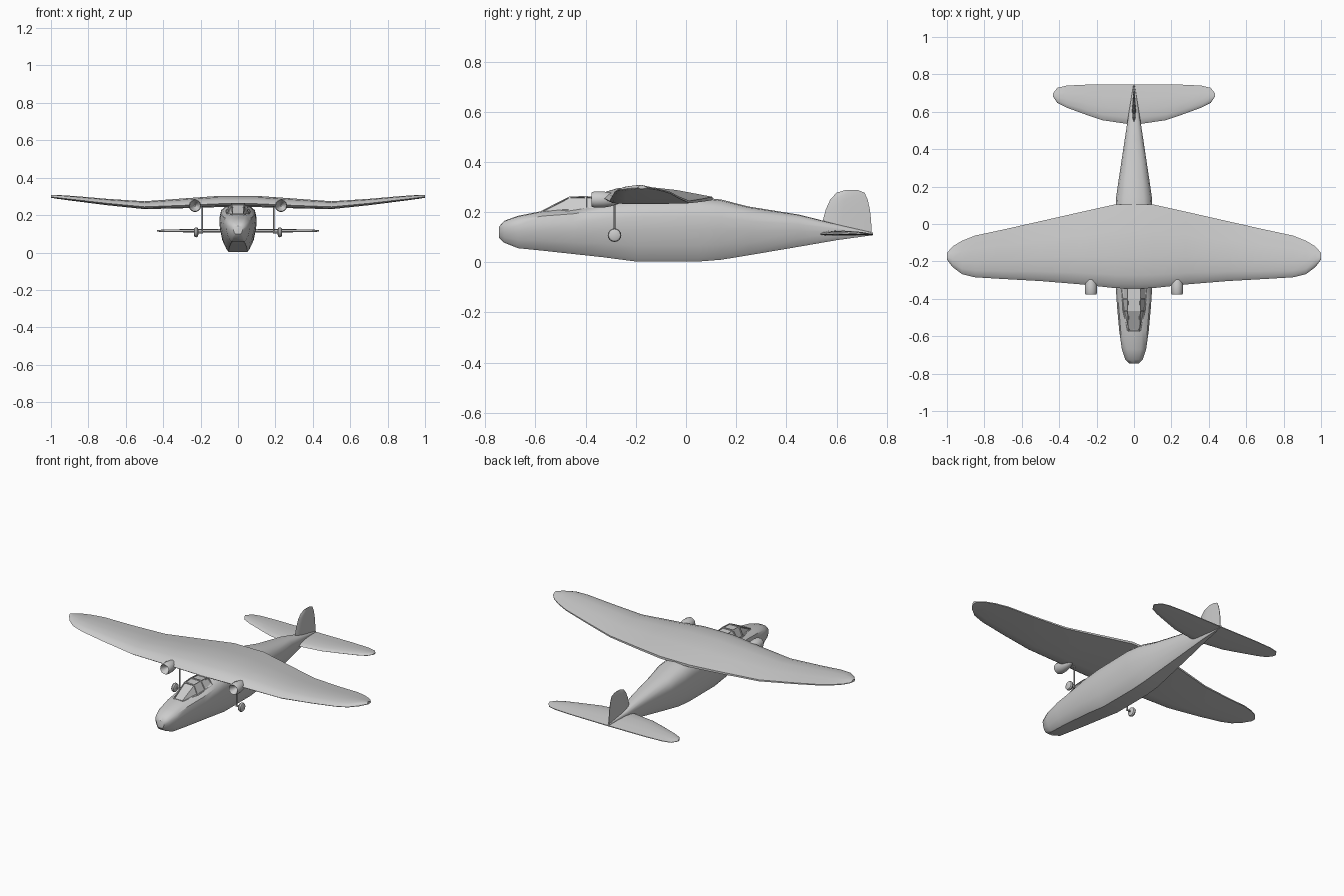
import bpy, bmesh, math
from mathutils import Matrix

if "Cube" in bpy.data.objects:
    bpy.data.objects.remove(bpy.data.objects["Cube"])

grey = bpy.data.materials.new("light_grey_paint")
grey.use_nodes = True
colour = (0.6, 0.6, 0.6, 1)
grey.diffuse_color = colour
grey.node_tree.nodes["Principled BSDF"].inputs["Base Color"].default_value = colour


def finish(name, bm, angle=40):
    bmesh.ops.recalc_face_normals(bm, faces=bm.faces)
    mesh = bpy.data.meshes.new(name)
    bm.to_mesh(mesh)
    bm.free()
    obj = bpy.data.objects.new(name, mesh)
    bpy.context.collection.objects.link(obj)
    mesh.materials.append(grey)
    bpy.ops.object.select_all(action="DESELECT")
    obj.select_set(True)
    bpy.context.view_layer.objects.active = obj
    bpy.ops.object.shade_smooth_by_angle(angle=math.radians(angle))
    return obj


def loft(name, rings, caps=True, angle=40):
    """Skin a list of equal closed rings."""
    bm = bmesh.new()
    rows = [[bm.verts.new(p) for p in ring] for ring in rings]
    n = len(rows[0])
    for a, b in zip(rows, rows[1:]):
        for i in range(n):
            j = (i + 1) % n
            bm.faces.new((a[i], a[j], b[j], b[i]))
    if caps:
        bm.faces.new(rows[0])
        bm.faces.new(rows[-1])
    return finish(name, bm, angle)


def cylinder(name, x, y, z, radius, depth, axis, sides=12):
    bm = bmesh.new()
    turn = Matrix.Rotation(math.pi / 2, 4, "Y") if axis == "X" else Matrix()
    bmesh.ops.create_cone(bm, cap_ends=True, segments=sides, radius1=radius,
                          radius2=radius, depth=depth,
                          matrix=Matrix.Translation((x, y, z)) @ turn)
    return finish(name, bm)


# Fuselage: y, half width, bottom, top
hull = [(-.745, .025, .098, .142), (-.725, .047, .078, .165), (-.67, .065, .056, .185),
        (-.57, .079, .046, .205), (-.45, .09, .033, .217), (-.33, .098, .02, .238),
        (-.2, .1, .003, .255), (.05, .1, .003, .26), (.14, .096, .01, .25),
        (.25, .08, .028, .222), (.45, .05, .062, .19), (.6, .027, .088, .152),
        (.745, .003, .108, .118)]
half = [(.5, 0), (.62, .06), (.84, .25), (.97, .5), (1, .7), (.9, .87), (.55, .98)]
outline = half + [(0, 1)] + [(-x, z) for x, z in reversed(half)]
loft("fuselage", [[(w * u, y, lo + (hi - lo) * v) for u, v in outline]
                  for y, w, lo, hi in hull])

# Wing: x, leading edge, trailing edge, underside height, thickness
airfoil = [(0, .3), (.05, .62), (.16, .87), (.38, 1), (.68, .75), (1, .3),
           (1, .08), (.6, 0), (.2, 0), (.04, .1)]


def wing(name, stations):
    span = [(-s[0],) + s[1:] for s in reversed(stations)] + [s for s in stations if s[0] > 0]
    loft(name, [[(x, le + (te - le) * u, z + t * v) for u, v in airfoil]
                for x, le, te, z, t in span])


wing("wing", [(0, -.345, .105, .243, .06), (.1, -.343, .105, .243, .06),
              (.28, -.323, .065, .237, .053), (.5, -.305, .015, .232, .042),
              (.7, -.294, -.03, .253, .034), (.85, -.285, -.062, .272, .028),
              (.92, -.268, -.09, .281, .024), (.97, -.23, -.12, .288, .02),
              (1, -.19, -.155, .293, .015)])
wing("tailplane", [(0, .53, .745, .106, .021), (.17, .555, .745, .107, .019),
                   (.25, .582, .745, .108, .017), (.36, .622, .74, .109, .015),
                   (.41, .647, .728, .11, .012), (.432, .68, .7, .112, .008)])

# Fin: height, leading edge, trailing edge, half thickness
fin = [(.112, .53, .74, .011), (.165, .545, .738, .01), (.21, .557, .733, .009),
       (.25, .575, .724, .007), (.277, .6, .712, .005), (.288, .635, .685, .002)]
loft("fin", [[(t * w, le + (te - le) * u, z) for u, w in
              ((0, 0), (.12, .8), (.4, 1), (1, .15), (1, -.15), (.4, -1), (.12, -.8))]
             for z, le, te, t in fin])

# Canopy: faceted glasshouse with recessed panes
bm = bmesh.new()
ribs = [(-.575, .036, .03, .2, .206), (-.465, .06, .034, .205, .262),
        (-.4, .066, .036, .215, .264), (-.335, .07, .036, .22, .258)]
rows = [[bm.verts.new(p) for p in ((-b, y, lo), (-t, y, hi), (t, y, hi), (b, y, lo))]
        for y, b, t, lo, hi in ribs]
panes = [bm.faces.new((a[i], a[i + 1], b[i + 1], b[i]))
         for a, b in zip(rows, rows[1:]) for i in range(3)]
bm.faces.new(rows[0])
bm.faces.new(rows[-1])
bmesh.ops.recalc_face_normals(bm, faces=bm.faces)
bmesh.ops.inset_individual(bm, faces=panes, thickness=.006, depth=0)
bmesh.ops.inset_individual(bm, faces=panes, thickness=.001, depth=-.005)
finish("canopy", bm, 15)

# Engines and landing gear, one set on each side
nacelle = [(-.33, .004), (-.355, .021), (-.372, .025), (-.376, .029), (-.365, .033),
           (-.33, .033), (-.3, .028), (-.27, .018), (-.25, .005)]
for side, word in ((1, "left"), (-1, "right")):
    x = side * .23
    loft(word + "_engine_nacelle",
         [[(x + r * math.cos(k * math.tau / 14), y, .25 + r * math.sin(k * math.tau / 14))
           for k in range(14)] for y, r in nacelle])
    cylinder(word + "_gear_strut", side * .19, -.285, .175, .004, .14, "Z", 8)
    cylinder(word + "_axle", side * .206, -.285, .108, .005, .04, "X", 8)
    loft(word + "_wheel",
         [[(side * (.224 + dx), -.285 + r * math.cos(k * math.tau / 16),
            .108 + r * math.sin(k * math.tau / 16)) for k in range(16)]
          for dx, r in ((-.012, .014), (-.008, .024), (0, .027), (.008, .024), (.012, .014))])
